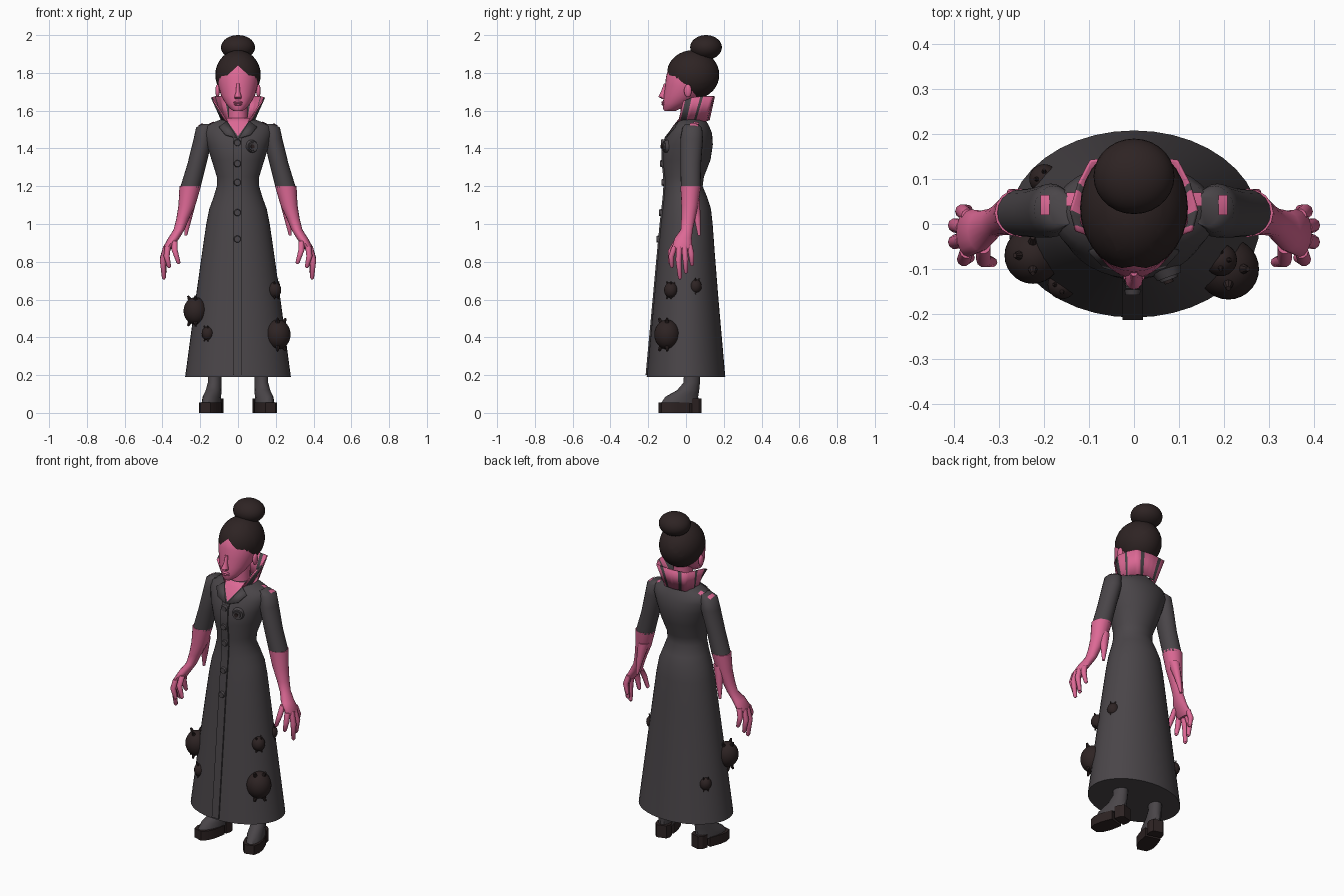
import bpy, bmesh, math
from mathutils import Vector, Matrix
from mathutils.bvhtree import BVHTree

cube = bpy.data.objects.get("Cube")
if cube:
    bpy.data.objects.remove(cube)


def material(name, color):
    m = bpy.data.materials.new(name)
    m.use_nodes = True
    m.diffuse_color = (*color, 1)
    m.node_tree.nodes["Principled BSDF"].inputs["Base Color"].default_value = (*color, 1)
    return m


PINK = material("pink skin", (0.72, 0.14, 0.30))
GREY = material("charcoal cloth", (0.068, 0.06, 0.066))
DARK = material("dark brown", (0.027, 0.017, 0.017))


def finish(name, bm, mats, angle=40):
    bmesh.ops.recalc_face_normals(bm, faces=bm.faces)
    me = bpy.data.meshes.new(name)
    bm.to_mesh(me)
    bm.free()
    for m in mats:
        me.materials.append(m)
    me.shade_smooth()
    me.set_sharp_from_angle(angle=math.radians(angle))
    ob = bpy.data.objects.new(name, me)
    bpy.context.collection.objects.link(ob)
    return ob


def add_loft(bm, rings, n=20, s=1, turn=0.0):
    """Skin horizontal ellipses given as (x, y, z, rx, ry)."""
    loops = []
    for x, y, z, rx, ry in rings:
        angles = [2 * math.pi * i / n + turn for i in range(n)]
        loops.append([bm.verts.new((s * (x + rx * math.cos(a)), y + ry * math.sin(a), z)) for a in angles])
    for a, b in zip(loops, loops[1:]):
        for i in range(n):
            j = (i + 1) % n
            bm.faces.new((a[i], a[j], b[j], b[i]))
    bm.faces.new(loops[0])
    bm.faces.new(loops[-1])


def loft(name, rings, mat, n=20, s=1, turn=0.0):
    bm = bmesh.new()
    add_loft(bm, rings, n, s, turn)
    return finish(name, bm, [mat])


def add_ball(bm, center, radii):
    bmesh.ops.create_uvsphere(bm, u_segments=28, v_segments=18, radius=1,
                              matrix=Matrix.Translation(center) @ Matrix.Diagonal((*radii, 1)))


def ball(name, center, radii, mat):
    bm = bmesh.new()
    add_ball(bm, center, radii)
    return finish(name, bm, [mat])


def disc(name, center, radius, depth, mat, yaw=0.0):
    bm = bmesh.new()
    rot = Matrix.Rotation(yaw, 4, 'Z') @ Matrix.Rotation(math.pi / 2, 4, 'X')
    bmesh.ops.create_cone(bm, cap_ends=True, segments=14, radius1=radius, radius2=radius * 0.8,
                          depth=depth, matrix=Matrix.Translation(center) @ rot)
    return finish(name, bm, [mat])


# Coat: z, half width, front y, back y
coat_profile = [(0.19, 0.28, -0.208, 0.208), (0.6, 0.225, -0.17, 0.172), (0.85, 0.19, -0.147, 0.152),
                (1.0, 0.168, -0.133, 0.141), (1.08, 0.152, -0.124, 0.132), (1.14, 0.13, -0.117, 0.113),
                (1.2, 0.112, -0.113, 0.088), (1.25, 0.112, -0.114, 0.095), (1.34, 0.14, -0.124, 0.13),
                (1.42, 0.165, -0.121, 0.142), (1.48, 0.182, -0.095, 0.138), (1.52, 0.175, -0.068, 0.122),
                (1.54, 0.125, -0.052, 0.11), (1.56, 0.075, -0.035, 0.1)]


def rings_of(profile):
    return [(0, (f + b) / 2, z, w, (b - f) / 2) for z, w, f, b in profile]


def front(z):
    for a, b in zip(coat_profile, coat_profile[1:]):
        if a[0] <= z <= b[0]:
            return a[2] + (b[2] - a[2]) * (z - a[0]) / (b[0] - a[0])


bm = bmesh.new()
add_loft(bm, rings_of(coat_profile), 40)
V_BASE, V_SLOPE = 1.465, 1.4
for s in (-1, 1):
    faces = [f for f in bm.faces if f.calc_center_median().z > 1.4 and f.calc_center_median().y < 0]
    geom = faces + list({e for f in faces for e in f.edges}) + list({v for f in faces for v in f.verts})
    bmesh.ops.bisect_plane(bm, geom=geom, plane_co=(0, 0, V_BASE), plane_no=(s * V_SLOPE, 0, -1))
for f in bm.faces:
    c = f.calc_center_median()
    f.material_index = int(c.y < 0 and c.z - V_BASE > V_SLOPE * abs(c.x))
coat_tree = BVHTree.FromBMesh(bm)
finish("coat", bm, [GREY, PINK], 60)

# Placket, buttons and brooch
loft("placket", [(-0.003, front(z) + 0.003, z, 0.032, 0.014) for z in
                 (0.2, 0.6, 0.85, 1.0, 1.14, 1.2, 1.25, 1.34, 1.42, 1.46)], GREY, 4, 1, math.pi / 4)
for i, z in enumerate((1.43, 1.32, 1.22, 1.06, 0.92)):
    disc(f"button_{i + 1}", (-0.003, front(z) - 0.01, z), 0.02, 0.014, GREY)
for i, r in enumerate((0.036, 0.025, 0.013)):
    disc(f"brooch_petals_{i + 1}", (0.075, -0.108 - 0.007 * i, 1.41), r, 0.02, DARK if i == 2 else GREY, 0.35)

# Neck, face and features
loft("neck", [(0, 0.03, 1.5, 0.06, 0.06), (0, 0.025, 1.56, 0.05, 0.055), (0, 0.03, 1.68, 0.052, 0.058)], PINK)
loft("face", rings_of([(1.597, 0.022, -0.113, -0.06), (1.61, 0.042, -0.121, -0.03), (1.64, 0.067, -0.122, 0.03),
                       (1.68, 0.09, -0.118, 0.08), (1.73, 0.104, -0.111, 0.12), (1.78, 0.11, -0.106, 0.13),
                       (1.82, 0.098, -0.094, 0.12), (1.86, 0.06, -0.06, 0.1)]), PINK, 28)
loft("nose", [(0, -0.115, 1.662, 0.016, 0.012), (0, -0.122, 1.673, 0.02, 0.024),
              (0, -0.115, 1.7, 0.011, 0.018), (0, -0.108, 1.745, 0.008, 0.008)], PINK, 12)
for i, z in enumerate((1.634, 1.644)):
    ball(("lower_lip", "upper_lip")[i], (0, -0.118, z), (0.024, 0.012, 0.007), PINK)

# Hair shell with a pointed hairline, and the bun
bm = bmesh.new()
add_ball(bm, (0, 0.036, 1.79), (0.12, 0.14, 0.13))
for co, no in (((0, 0, 1.84), (0.95, 0, 1)), ((0, 0, 1.84), (-0.95, 0, 1)), ((0, 0.0, 1.7), (0, 1, 0))):
    bmesh.ops.bisect_plane(bm, geom=bm.verts[:] + bm.edges[:] + bm.faces[:], plane_co=co, plane_no=no)
opening = []
for f in bm.faces:
    c = f.calc_center_median()
    if c.y < 0 and c.z + 0.95 * abs(c.x) < 1.84:
        opening.append(f)
bmesh.ops.delete(bm, geom=opening, context='FACES')
finish("hair", bm, [DARK], 60)
ball("hair_bun", (0, 0.106, 1.935), (0.09, 0.084, 0.065), DARK)

# Standing collar: flared wall with stripes
base = [(0.045, -0.045, 1.525), (0.08, 0, 1.535), (0.085, 0.05, 1.54), (0.065, 0.105, 1.545), (0, 0.122, 1.55)]
rim = [(0.128, -0.015, 1.65), (0.14, 0.03, 1.67), (0.122, 0.09, 1.676), (0.096, 0.14, 1.676), (0, 0.15, 1.676)]
STEPS = 4
bm = bmesh.new()
for s in (-1, 1):
    rows = []
    for line in (base, rim):
        pts = [Vector(a).lerp(Vector(b), k / STEPS) for a, b in zip(line, line[1:]) for k in range(STEPS)]
        rows.append([bm.verts.new((s * p.x, p.y, p.z)) for p in pts + [Vector(line[-1])]])
    low, high = rows
    for i in range(len(low) - 1):
        f = bm.faces.new((low[i], low[i + 1], high[i + 1], high[i]))
        f.material_index = int(i in (1, 2, 3, 7, 13))
bmesh.ops.remove_doubles(bm, verts=bm.verts, dist=0.0005)
collar = finish("collar", bm, [PINK, GREY])
mod = collar.modifiers.new("thickness", 'SOLIDIFY')
mod.thickness = 0.007
mod.offset = 0


def patch(name, x0, x1, y0, y1, tree, s):
    """Small cloth patch laid on top of a surface."""
    bm = bmesh.new()
    n = 4
    bmesh.ops.create_grid(bm, x_segments=n, y_segments=n, size=0.5)
    for v in bm.verts:
        x, y = s * (x0 + (v.co.x + 0.5) * (x1 - x0)), y0 + (v.co.y + 0.5) * (y1 - y0)
        hit = tree.ray_cast(Vector((x, y, 3)), Vector((0, 0, -1)))[0]
        v.co = (x, y, (hit.z if hit else 1.5) + 0.004)
    finish(name, bm, [PINK])


def prism(name, outline, z0, z1, place, mat):
    bm = bmesh.new()
    face = bm.faces.new([bm.verts.new((x, y, z0)) for x, y in outline])
    top = bmesh.ops.extrude_face_region(bm, geom=[face])["geom"]
    bmesh.ops.translate(bm, vec=(0, 0, z1 - z0), verts=[v for v in top if isinstance(v, bmesh.types.BMVert)])
    bm.transform(place)
    finish(name, bm, [mat], 25)


fingers = {"thumb": [(0.335, -0.05, 0.91), (0.335, -0.08, 0.86), (0.315, -0.085, 0.795)],
           "index_finger": [(0.372, -0.06, 0.88), (0.378, -0.078, 0.83), (0.365, -0.075, 0.775)],
           "middle_finger": [(0.38, -0.035, 0.88), (0.398, -0.04, 0.81), (0.392, -0.032, 0.715)],
           "ring_finger": [(0.38, -0.008, 0.88), (0.398, -0.003, 0.82), (0.388, 0.0, 0.745)],
           "little_finger": [(0.368, 0.018, 0.89), (0.382, 0.028, 0.84), (0.37, 0.032, 0.785)]}

for s, side in ((1, "left"), (-1, "right")):
    ball(f"{side}_ear", (s * 0.108, 0.01, 1.705), (0.012, 0.02, 0.034), PINK)

    # Lapel: thin folded plate beside the neckline
    bm = bmesh.new()
    corners = [(0.004, 1.455), (0.06, 1.545), (0.1, 1.515), (0.068, 1.475)]
    verts = []
    for x, z in corners:
        hit = coat_tree.ray_cast(Vector((s * x, -1, z)), Vector((0, 1, 0)))[0]
        verts.append(bm.verts.new((s * x, (hit.y if hit else front(z)) - 0.01, z)))
    bm.faces.new(verts)
    lapel = finish(f"{side}_lapel", bm, [GREY])
    lapel.modifiers.new("thickness", 'SOLIDIFY').thickness = 0.008

    # Sleeve
    bm = bmesh.new()
    add_loft(bm, [(0.16, 0.03, 1.53, 0.03, 0.035), (0.178, 0.033, 1.51, 0.044, 0.052),
                  (0.185, 0.03, 1.45, 0.05, 0.06), (0.217, 0.025, 1.32, 0.05, 0.055),
                  (0.253, 0.025, 1.19, 0.054, 0.052)], 20, s)
    sleeve_tree = BVHTree.FromBMesh(bm)
    finish(f"{side}_sleeve", bm, [GREY], 60)
    patch(f"{side}_outer_shoulder_patch", 0.188, 0.208, 0.02, 0.065, sleeve_tree, s)
    patch(f"{side}_inner_shoulder_patch", 0.128, 0.15, 0.04, 0.07, coat_tree, s)

    # Glove: forearm, hanging cuff point, palm and fingers
    loft(f"{side}_glove", [(0.253, 0.025, 1.2, 0.057, 0.054), (0.27, 0.02, 1.1, 0.045, 0.045),
                           (0.292, 0.012, 1.03, 0.034, 0.037), (0.312, 0.004, 0.97, 0.029, 0.032),
                           (0.34, -0.015, 0.925, 0.03, 0.045), (0.368, -0.02, 0.88, 0.027, 0.053),
                           (0.376, -0.02, 0.86, 0.016, 0.045)], PINK, 16, s)
    loft(f"{side}_glove_cuff_point", [(0.25, 0.04, 1.13, 0.032, 0.035), (0.264, 0.06, 1.03, 0.02, 0.018),
                                      (0.276, 0.07, 0.94, 0.007, 0.008)], PINK, 10, s)
    for finger, pts in fingers.items():
        radii = (0.016, 0.016, 0.011)
        rings = [(*p, r, r) for p, r in zip(pts, radii)]
        x, y, z = pts[-1]
        loft(f"{side}_{finger}", rings + [(x, y, z - 0.008, 0.004, 0.004)], PINK, 10, s)

    # Boot turned outward
    place = Matrix.Diagonal((s, 1, 1, 1)) @ Matrix.Translation((0.122, 0.035, 0)) @ Matrix.Rotation(0.28, 4, 'Z')
    bm = bmesh.new()
    add_loft(bm, [(0, -0.07, 0.05, 0.045, 0.105), (0, -0.06, 0.085, 0.044, 0.09), (0, -0.025, 0.12, 0.04, 0.06),
                  (0, -0.005, 0.16, 0.036, 0.044), (0, 0, 0.26, 0.037, 0.044)], 14)
    bm.transform(place)
    finish(f"{side}_boot", bm, [GREY])
    prism(f"{side}_sole", [(-0.046, -0.03), (0.046, -0.03), (0.052, -0.1), (0.047, -0.145), (0.028, -0.18),
                           (-0.028, -0.18), (-0.047, -0.145), (-0.052, -0.1)], 0, 0.055, place, DARK)
    prism(f"{side}_heel", [(-0.042, 0.02), (-0.028, 0.042), (0.028, 0.042), (0.042, 0.02),
                           (0.042, -0.015), (-0.042, -0.015)], 0, 0.075, place, DARK)

# Round pods clinging to the skirt, each with small nubs
pods = [(-0.225, -0.07, 0.54, 0.063), (-0.16, -0.135, 0.42, 0.032), (0.21, -0.1, 0.415, 0.068),
        (0.193, -0.08, 0.65, 0.036), (0.19, 0.05, 0.67, 0.033), (-0.2, 0.1, 0.42, 0.033)]
for i, (x, y, z, r) in enumerate(pods):
    bm = bmesh.new()
    add_ball(bm, (x, y, z), (r, r, r * 1.15))
    for dx, dy in ((-0.5, 0), (0.5, 0), (0, -0.5), (0, 0.5)):
        for up in (-1, 1):
            d = Vector((dx, dy, up)).normalized()
            pos = Vector((x, y, z)) + d * r * 1.2
            bmesh.ops.create_cone(bm, cap_ends=True, segments=8, radius1=r * 0.2, radius2=r * 0.08, depth=r * 0.45,
                                  matrix=Matrix.Translation(pos) @ d.to_track_quat('Z', 'Y').to_matrix().to_4x4())
    finish(f"pod_{i + 1}", bm, [DARK])
